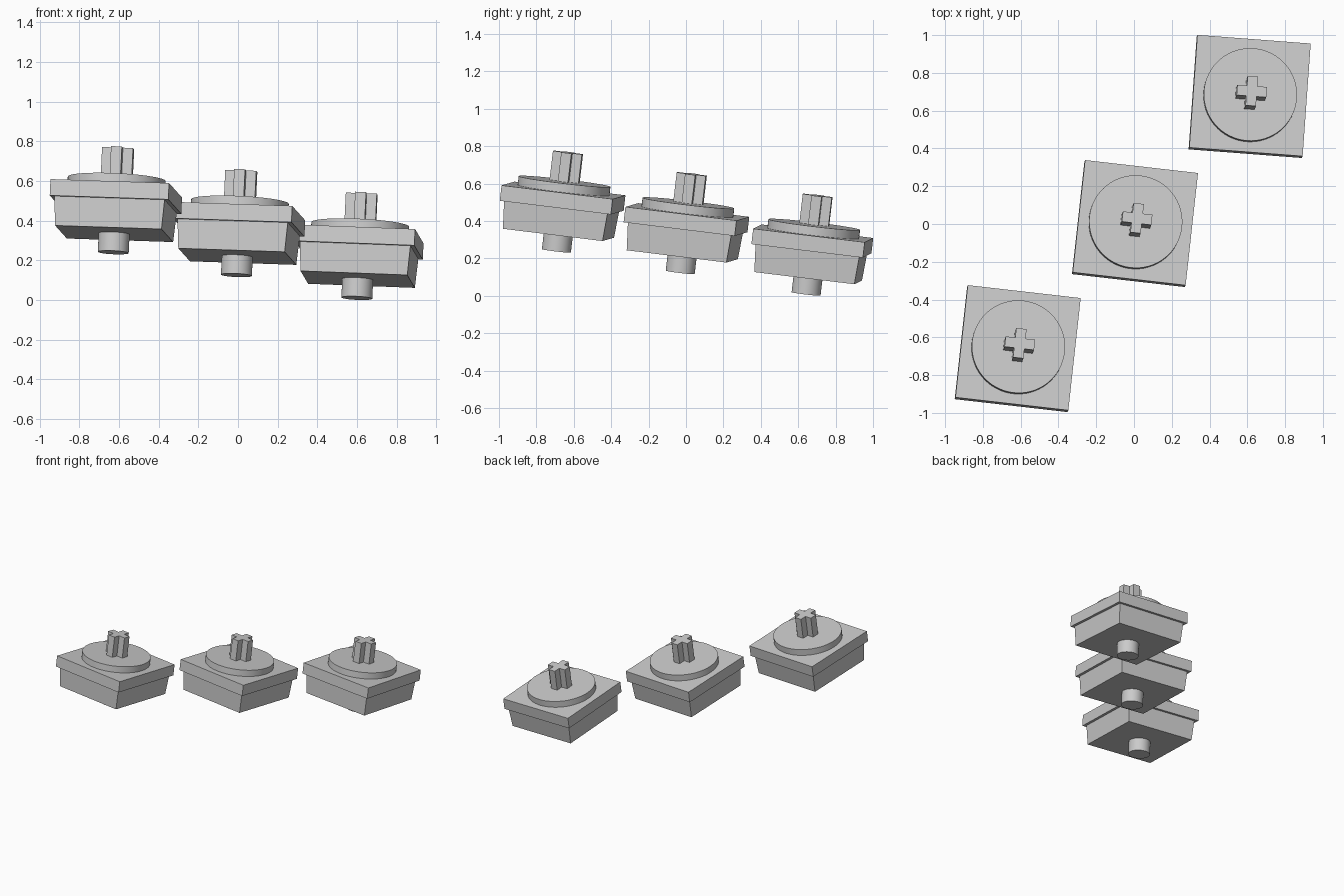
import bpy, bmesh
from math import radians, tan
from mathutils import Matrix, Vector

cube = bpy.data.objects.get("Cube")
if cube:
    bpy.data.objects.remove(cube, do_unlink=True)

grey = bpy.data.materials.new("plain grey")
grey.use_nodes = True
colour = (0.6, 0.6, 0.6, 1)
grey.diffuse_color = colour
grey.node_tree.nodes["Principled BSDF"].inputs["Base Color"].default_value = colour


def finish(name, bm, matrix, smooth=False):
    bmesh.ops.recalc_face_normals(bm, faces=bm.faces)
    mesh = bpy.data.meshes.new(name)
    bm.to_mesh(mesh)
    bm.free()
    mesh.materials.append(grey)
    obj = bpy.data.objects.new(name, mesh)
    bpy.context.collection.objects.link(obj)
    obj.matrix_world = matrix
    if smooth:
        bpy.ops.object.select_all(action='DESELECT')
        obj.select_set(True)
        bpy.context.view_layer.objects.active = obj
        bpy.ops.object.shade_smooth_by_angle(angle=radians(40))


def block(name, low, high, z0, z1, matrix):
    """Square block whose width runs from low (bottom) to high (top)."""
    bm = bmesh.new()
    bmesh.ops.create_cube(bm, size=1)
    for v in bm.verts:
        top = v.co.z > 0
        width = high if top else low
        v.co = Vector((v.co.x * width, v.co.y * width, z1 if top else z0))
    finish(name, bm, matrix)


def drum(name, radius, z0, z1, matrix):
    bm = bmesh.new()
    bmesh.ops.create_cone(bm, cap_ends=True, segments=64, radius1=radius,
                          radius2=radius, depth=z1 - z0,
                          matrix=Matrix.Translation((0, 0, (z0 + z1) / 2)))
    finish(name, bm, matrix, smooth=True)


def cross(name, length, width, z0, z1, matrix):
    a, b = length / 2, width / 2
    arm = [Vector((a, -b, z0)), Vector((a, b, z0)), Vector((b, b, z0))]
    bm = bmesh.new()
    verts = [bm.verts.new(Matrix.Rotation(radians(90 * i), 3, 'Z') @ p)
             for i in range(4) for p in arm]
    base = bm.faces.new(verts)
    top = bmesh.ops.extrude_face_region(bm, geom=[base], use_keep_orig=True)
    moved = [g for g in top["geom"] if isinstance(g, bmesh.types.BMVert)]
    bmesh.ops.translate(bm, verts=moved, vec=(0, 0, z1 - z0))
    finish(name, bm, matrix)


def placement(origin, yaw):
    """Common lean of the row, with the heading of each unit."""
    up = Vector((0.047, 0.118, 1)).normalized()
    heading = Vector((1, -tan(radians(yaw)), 0))
    side = (heading - up * heading.dot(up)).normalized()
    back = up.cross(side)
    m = Matrix((side, back, up)).transposed().to_4x4()
    return Matrix.Translation(origin) @ m


# Three identical switches stepping down from left to right
units = {
    "right": ((-0.629, -0.693, 0.24), 6.3),
    "middle": ((-0.008, -0.031, 0.125), 6.3),
    "left": ((0.599, 0.642, 0.01), 4.1),
}
for tag, (origin, yaw) in units.items():
    m = placement(origin, yaw)
    drum(tag + "_bottom_peg", 0.078, 0, 0.095, m)
    block(tag + "_lower_housing", 0.54, 0.56, 0.095, 0.243, m)
    block(tag + "_top_plate", 0.602, 0.602, 0.243, 0.326, m)
    drum(tag + "_round_collar", 0.247, 0.326, 0.374, m)
    cross(tag + "_cross_stem", 0.157, 0.055, 0.374, 0.53, m)
